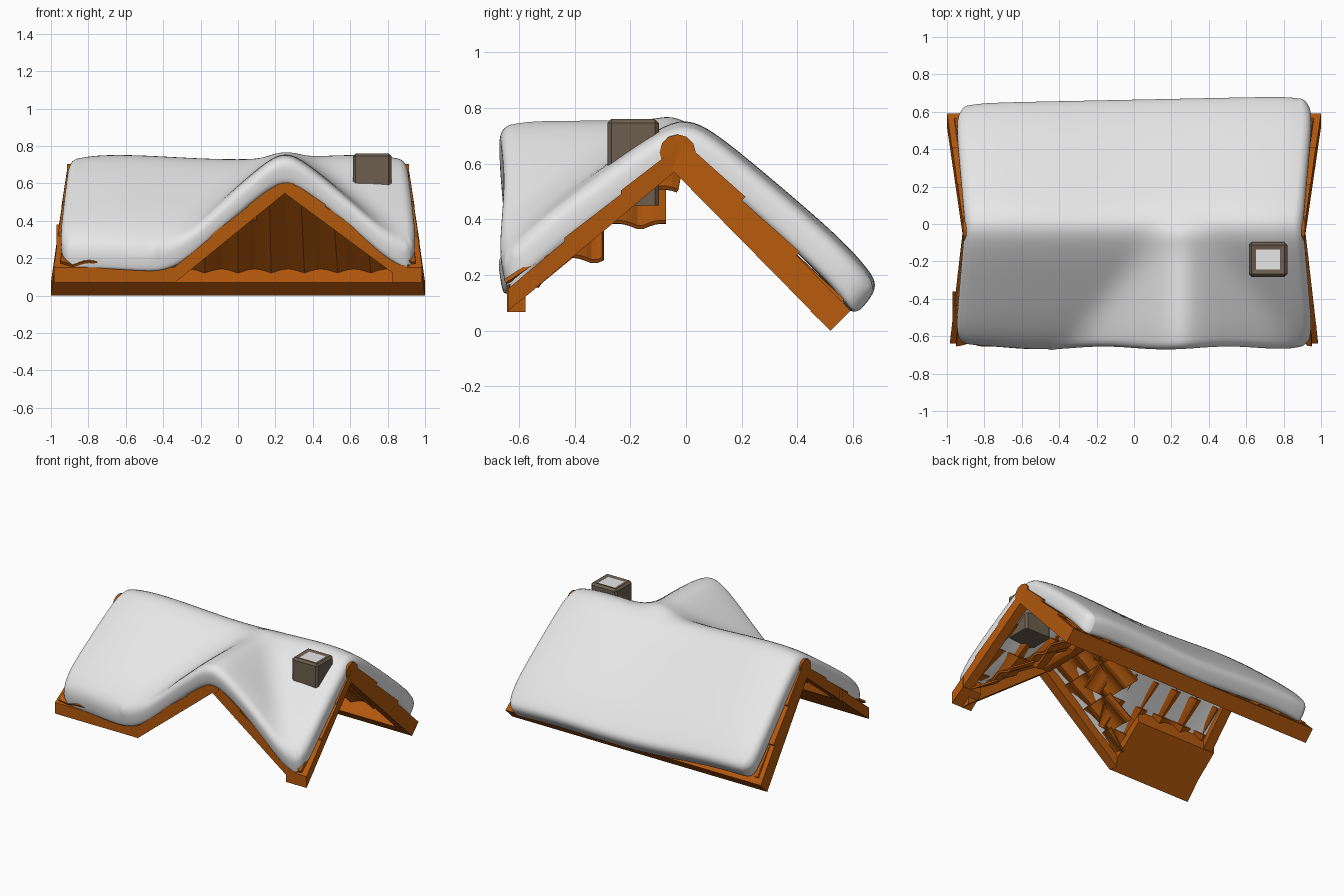
import bpy, bmesh, math
from mathutils import Vector as V

cube = bpy.data.objects.get("Cube")
if cube:
    bpy.data.objects.remove(cube)


def material(name, rgb):
    m = bpy.data.materials.new(name)
    m.use_nodes = True
    m.diffuse_color = (*rgb, 1)
    m.node_tree.nodes["Principled BSDF"].inputs["Base Color"].default_value = (*rgb, 1)
    return m


SNOW = material("snow_white", (0.80, 0.80, 0.80))
WOOD = material("orange_wood", (0.45, 0.098, 0.004))
STONE = material("chimney_brown", (0.15, 0.112, 0.078))


def finish(name, bm, *mats, smooth=False):
    bmesh.ops.recalc_face_normals(bm, faces=bm.faces)
    me = bpy.data.meshes.new(name)
    bm.to_mesh(me)
    bm.free()
    for m in mats:
        me.materials.append(m)
    for p in me.polygons:
        p.use_smooth = smooth
    ob = bpy.data.objects.new(name, me)
    bpy.context.collection.objects.link(ob)
    return ob


def beam(name, a, b, w, d, lift=0.0):
    """Box along a-b, half width w, half depth d; lift thickens the far end."""
    a, b, w, d = V(a), V(b), V(w), V(d)
    bm = bmesh.new()
    rings = []
    for p, top in ((a, d), (b, d * (1 + lift))):
        rings.append([bm.verts.new(q) for q in (p - w - d, p + w - d, p + w + top, p - w + top)])
    bm.faces.new(rings[0])
    bm.faces.new(rings[1])
    for i in range(4):
        j = (i + 1) % 4
        bm.faces.new((rings[0][i], rings[0][j], rings[1][j], rings[1][i]))
    return finish(name, bm, WOOD)


def barge(name, a, b, w, d):
    """Edge board made of three overlapping lengths with stepped joints."""
    a, b = V(a), V(b)
    for i in range(3):
        beam(f"{name}_{i + 1}", a.lerp(b, i / 3), a.lerp(b, (i + 1) / 3), w, d,
             0.35 if i < 2 else 0)


def log(name, a, b, r):
    a, b = V(a), V(b)
    bm = bmesh.new()
    bmesh.ops.create_cone(bm, cap_ends=True, segments=12, radius1=r, radius2=r, depth=(b - a).length)
    ob = finish(name, bm, WOOD)
    ob.location = (a + b) / 2
    ob.rotation_euler = (b - a).to_track_quat("Z", "Y").to_euler()
    return ob


PITCH = 0.165


def tiles(name, point, low, high, rows=4):
    """Barrel tiles on the slope point(s, t), s along the eave, t downhill.
    low and high give the ends of a row from the local t and the row's span."""
    n = (point(1, 0) - point(0, 0)).cross(point(0, 1) - point(0, 0)).normalized()
    if n.z < 0:
        n = -n
    bm = bmesh.new()
    for row in range(rows):
        span = (row / rows, (row + 1) / rows)
        ends = ((span[0], -0.012), (min(0.98, span[1] + 0.03), 0.008))
        lo = min(low(t, *span) for t, _ in ends)
        hi = max(high(t, *span) for t, _ in ends)
        count = max(2, round((hi - lo) / PITCH * 8))
        last = None
        for i in range(count + 1):
            pair = []
            for t, rise in ends:
                s = lo + (hi - lo) * i / count
                s = min(max(s, low(t, *span)), high(t, *span))
                bump = 0.03 * abs(math.sin(math.pi * s / PITCH))
                pair.append(bm.verts.new(point(s, t) + n * (bump + rise)))
            if last:
                bm.faces.new((last[0], last[1], pair[1], pair[0]))
            last = pair
    bmesh.ops.remove_doubles(bm, verts=bm.verts, dist=0.0003)
    ob = finish(name, bm, WOOD)
    mod = ob.modifiers.new("thickness", "SOLIDIFY")
    mod.thickness, mod.offset = 0.014, 0
    return ob


# Tiled slopes: main roof runs along x, the front gable along y
RIDGE_Y, GABLE_X = -0.03, 0.25


def front(s, t):
    return V((s * (1 + 0.07 * t), RIDGE_Y - 0.61 * t, 0.64 - 0.50 * t))


def back(s, t):
    return V((s * (1 + 0.08 * t), RIDGE_Y + 0.58 * t, 0.64 - 0.57 * t))


def gable_left(s, t):
    return V((GABLE_X - 0.60 * t, s, 0.62 - 0.49 * t))


def gable_right(s, t):
    return V((GABLE_X + 0.66 * t, s, 0.62 - 0.49 * t))


# Rows run a stepped distance past the valleys, under the neighbouring slope
def valley_right(t, t0, t1):
    return max(0.25 - 0.61 * t, min(0.16, 0.25 - 0.61 * t1 + 0.3 * (1 - t1)))


def valley_left(t, t0, t1):
    return min(0.87, 0.25 + 0.67 * t, max(0.33, 0.25 + 0.67 * t1 - 0.3 * (1 - t1)))


def gable_back(t, t0, t1):
    mid = (t0 + t1) / 2
    return max(RIDGE_Y - 0.61 * t + 0.02, min(RIDGE_Y, RIDGE_Y - 0.61 * mid + 0.3 * (1 - mid)))


def fixed(value):
    return lambda t, t0, t1: value


tiles("back_tiles", back, fixed(-0.89), fixed(0.89), rows=1)
tiles("front_tiles_right", front, fixed(-0.89), valley_right)
tiles("front_tiles_left", front, valley_left, fixed(0.89))
tiles("gable_tiles_right", gable_left, fixed(-0.635), gable_back)
tiles("gable_tiles_left", gable_right, fixed(-0.635), gable_back)

# Ridge logs
log("main_ridge_log", (-0.915, RIDGE_Y, 0.64), (0.915, RIDGE_Y, 0.64), 0.065)
log("gable_ridge_log", (GABLE_X, -0.648, 0.605), (GABLE_X, RIDGE_Y, 0.605), 0.055)

# Edge boards at both ends of the main roof
for side, word in ((-1, "right"), (1, "left")):
    barge(f"back_edge_board_{word}", (side * 0.88, RIDGE_Y, 0.63), (side * 0.965, 0.555, 0.036),
          (0.035, 0, 0), (0, 0.036, 0.036))
    barge(f"front_edge_board_{word}", (side * 0.88, RIDGE_Y, 0.62), (side * 0.95, -0.64, 0.11),
          (0.035, 0, 0), (0, 0, 0.04))

# Gable edge boards
for end, word in ((-0.34, "right"), (0.90, "left")):
    barge(f"gable_edge_board_{word}", (GABLE_X, -0.61, 0.59), (end, -0.61, 0.11),
          (0, 0.033, 0), (0, 0, 0.043))

# Eave boards
beam("back_eave_board", (-0.99, 0.519, 0.071), (0.99, 0.519, 0.071), (0, 0.036, -0.035), (0, 0.036, 0.036))
beam("front_eave_panel_right", (-0.655, -0.64, 0.11), (-0.655, -0.36, 0.34), (0.315, 0, 0), (0, 0, 0.04))
beam("front_eave_panel_left", (0.90, -0.64, 0.11), (0.90, -0.54, 0.192), (0.075, 0, 0), (0, 0, 0.04))


# Snow blanket over the main roof and gable
def soft_abs(v, e):
    return math.sqrt(v * v + e * e)


def snow_point(u, v):
    corner = 1 - 0.04 * abs(u * v) ** 12
    y = (0.68 + 0.02 * u if v > 0 else 0.672 + 0.008 * math.sin(9 * u)) * v * corner
    x = (0.905 + 0.085 * abs(y)) * u * corner
    z = 0.81 - 0.81 * soft_abs(y, 0.08) - 0.06 * y + 0.012 * math.cos(4.5 * (x + 0.7))
    z -= 0.05 * abs(v) ** 10
    if y < 0.1:
        gable = 0.83 - 0.89 * soft_abs(x - GABLE_X, 0.08) + 0.03 * (x - GABLE_X)
        gable -= 0.03 * abs(v) ** 12 + 3 * max(0, y + 0.02)
        k = 0.11
        h = max(0, k - abs(z - gable)) / k
        z = max(z, gable) + h * h * k / 4
    return V((x, y, z - 0.03 * abs(u) ** 10))


def snow_depth(v):
    """Offset from the top of the snow to its underside."""
    if v > 0:
        return V((0, -0.08 * v, -0.145 + 0.04 * v))
    return V((0, -0.025 * v, -0.145))


NU, NV = 36, 26
bm = bmesh.new()
layers = ([], [])
for i in range(NU + 1):
    for layer in layers:
        layer.append([])
    for j in range(NV + 1):
        v = 2 * j / NV - 1
        p = snow_point(2 * i / NU - 1, v)
        layers[0][i].append(bm.verts.new(p))
        layers[1][i].append(bm.verts.new(p + snow_depth(v)))
for g in layers:
    for i in range(NU):
        for j in range(NV):
            bm.faces.new((g[i][j], g[i + 1][j], g[i + 1][j + 1], g[i][j + 1]))
loop = [(i, 0) for i in range(NU)] + [(NU, j) for j in range(NV)]
loop += [(i, NV) for i in range(NU, 0, -1)] + [(0, j) for j in range(NV, 0, -1)]
for (i, j), (m, n) in zip(loop, loop[1:] + loop[:1]):
    bm.faces.new((layers[0][i][j], layers[0][m][n], layers[1][m][n], layers[1][i][j]))
snow = finish("snow_blanket", bm, SNOW, smooth=True)
rim = snow.modifiers.new("rounded_rim", "BEVEL")
rim.width, rim.segments, rim.limit_method = 0.04, 3, "ANGLE"
rim.angle_limit, rim.use_clamp_overlap = math.radians(50), False
snow.modifiers.new("soft", "SUBSURF").levels = 1

# Chimney with a snow-filled recess on top
bm = bmesh.new()
bmesh.ops.create_cube(bm, size=1)
for vert in bm.verts:
    x, y, z = vert.co
    vert.co = (0.717 + 0.205 * x, -0.19 + 0.185 * y, 0.605 + 0.31 * z)
bmesh.ops.bevel(bm, geom=[e for e in bm.edges if max(v.co.z for v in e.verts) > 0.6],
                offset=0.014, segments=1, affect="EDGES")
bm.faces.ensure_lookup_table()
bm.normal_update()
top = max(bm.faces, key=lambda f: f.calc_center_median().z)
bmesh.ops.inset_region(bm, faces=[top], thickness=0.034)
for vert in top.verts:
    vert.co.z -= 0.006
top.material_index = 1
finish("chimney", bm, STONE, SNOW)
